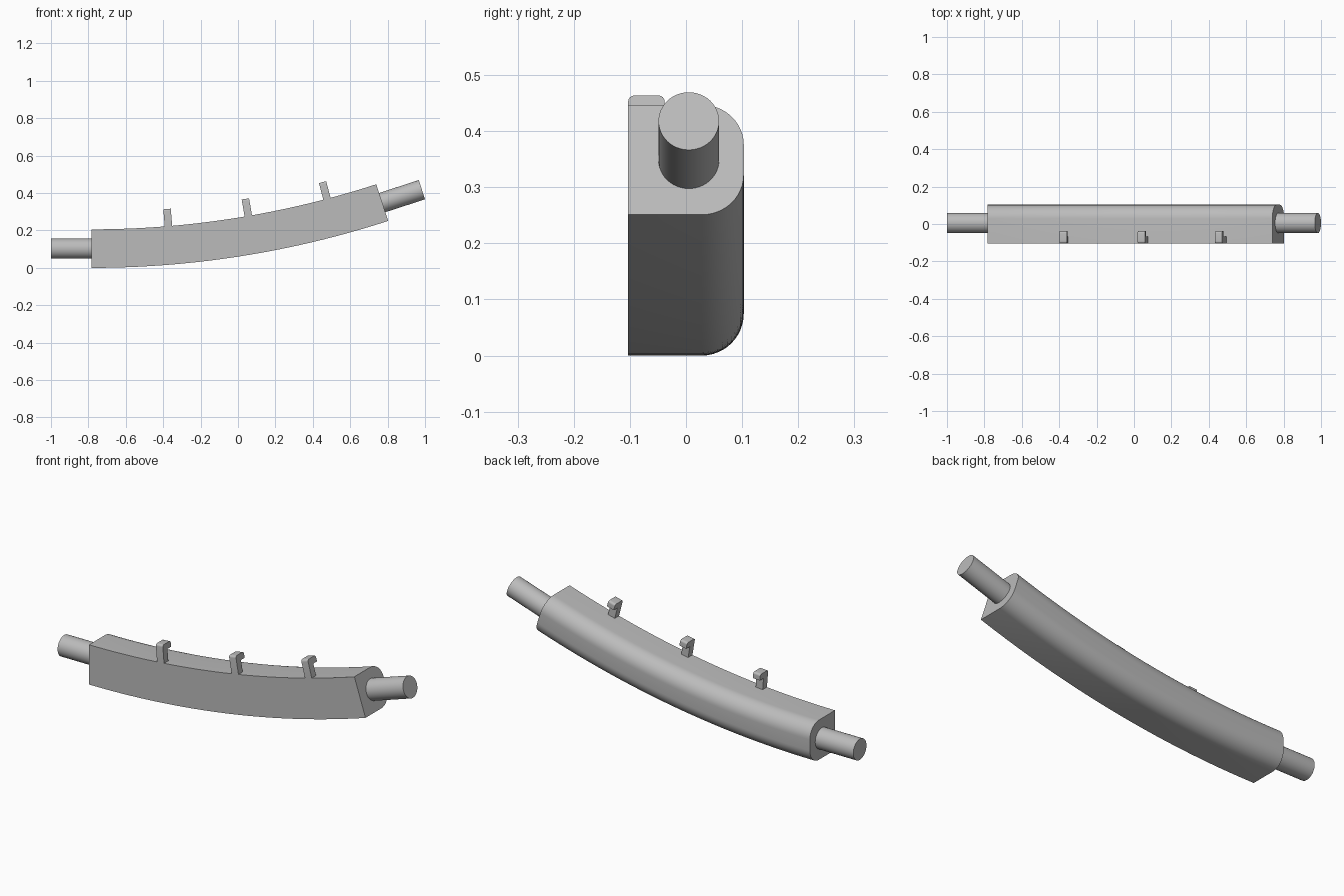
import bpy, bmesh
from math import sin, cos, pi, radians
from mathutils import Matrix, Vector

cube = bpy.data.objects.get("Cube")
if cube:
    bpy.data.objects.remove(cube, do_unlink=True)

START_X = -0.782       # straight end of the bar
RADIUS = 5.129         # bend radius of the underside
BEND = radians(18)
SIZE = 0.206           # bar height and depth
HALF = SIZE / 2

grey = bpy.data.materials.new("plain grey")
grey.use_nodes = True
grey.diffuse_color = (0.5, 0.5, 0.5, 1)
grey.node_tree.nodes["Principled BSDF"].inputs["Base Color"].default_value = (0.5, 0.5, 0.5, 1)


def frame(angle, height):
    """Local axes on the bend: x along the bar, z away from the underside."""
    r = RADIUS - height
    spot = Vector((START_X + r * sin(angle), 0, RADIUS - r * cos(angle)))
    return Matrix.Translation(spot) @ Matrix.Rotation(-angle, 4, 'Y')


def arc(cy, cz, r, start, steps):
    """Quarter circle of (y, z) points, counter-clockwise from start."""
    return [(cy + r * cos(start + pi / 2 * i / steps),
             cz + r * sin(start + pi / 2 * i / steps)) for i in range(steps + 1)]


def sweep(name, profile, frames):
    """Skin a closed (y, z) profile through a list of frames and cap the ends."""
    bm = bmesh.new()
    rings = [[bm.verts.new(f @ Vector((0, y, z))) for y, z in profile] for f in frames]
    n = len(profile)
    for a, b in zip(rings, rings[1:]):
        for i in range(n):
            j = (i + 1) % n
            bm.faces.new((a[i], a[j], b[j], b[i]))
    bm.faces.new(rings[0])
    bm.faces.new(rings[-1])
    bmesh.ops.recalc_face_normals(bm, faces=bm.faces)
    mesh = bpy.data.meshes.new(name)
    bm.to_mesh(mesh)
    bm.free()
    obj = bpy.data.objects.new(name, mesh)
    bpy.context.collection.objects.link(obj)
    mesh.materials.append(grey)
    bpy.ops.object.select_all(action='DESELECT')
    obj.select_set(True)
    bpy.context.view_layer.objects.active = obj
    bpy.ops.object.shade_smooth_by_angle(angle=radians(30))
    return obj


# Curved bar: square at the front, rounded along both back edges
ROUND = 0.075
inner = HALF - ROUND
bar = [(-HALF, 0)]
bar += arc(inner, ROUND, ROUND, -pi / 2, 12)
bar += arc(inner, SIZE - ROUND, ROUND, 0, 12)
bar += [(-HALF, SIZE)]
sweep("curved_bar", bar, [frame(BEND * i / 40, 0) for i in range(41)])

# Round rod at each end, in line with the bar
circle = [(0.005 + 0.054 * cos(2 * pi * i / 48), 0.054 * sin(2 * pi * i / 48)) for i in range(48)]
for name, angle, start, end in (("right_rod", 0, 0.02, -0.218), ("left_rod", BEND, -0.02, 0.223)):
    base = frame(angle, HALF)
    sweep(name, circle, [base @ Matrix.Translation((x, 0, 0)) for x in (start, end)])

# Small hooks on the top front edge, each reaching backwards
TOP, ARM, TIP, BACK, CURVE = 0.092, 0.06, -0.038, -0.068, 0.011
hook = [(-HALF, -0.01), (BACK, -0.01), (BACK, ARM), (TIP, ARM)]
hook += arc(TIP - CURVE, TOP - CURVE, CURVE, 0, 6)
hook += arc(-HALF + CURVE, TOP - CURVE, CURVE, pi / 2, 6)
for name, degrees in (("right", 4.78), ("middle", 9.79), ("left", 14.8)):
    base = frame(radians(degrees), SIZE)
    sweep(name + "_hook", hook, [base @ Matrix.Translation((x, 0, 0)) for x in (-0.02, 0.02)])
